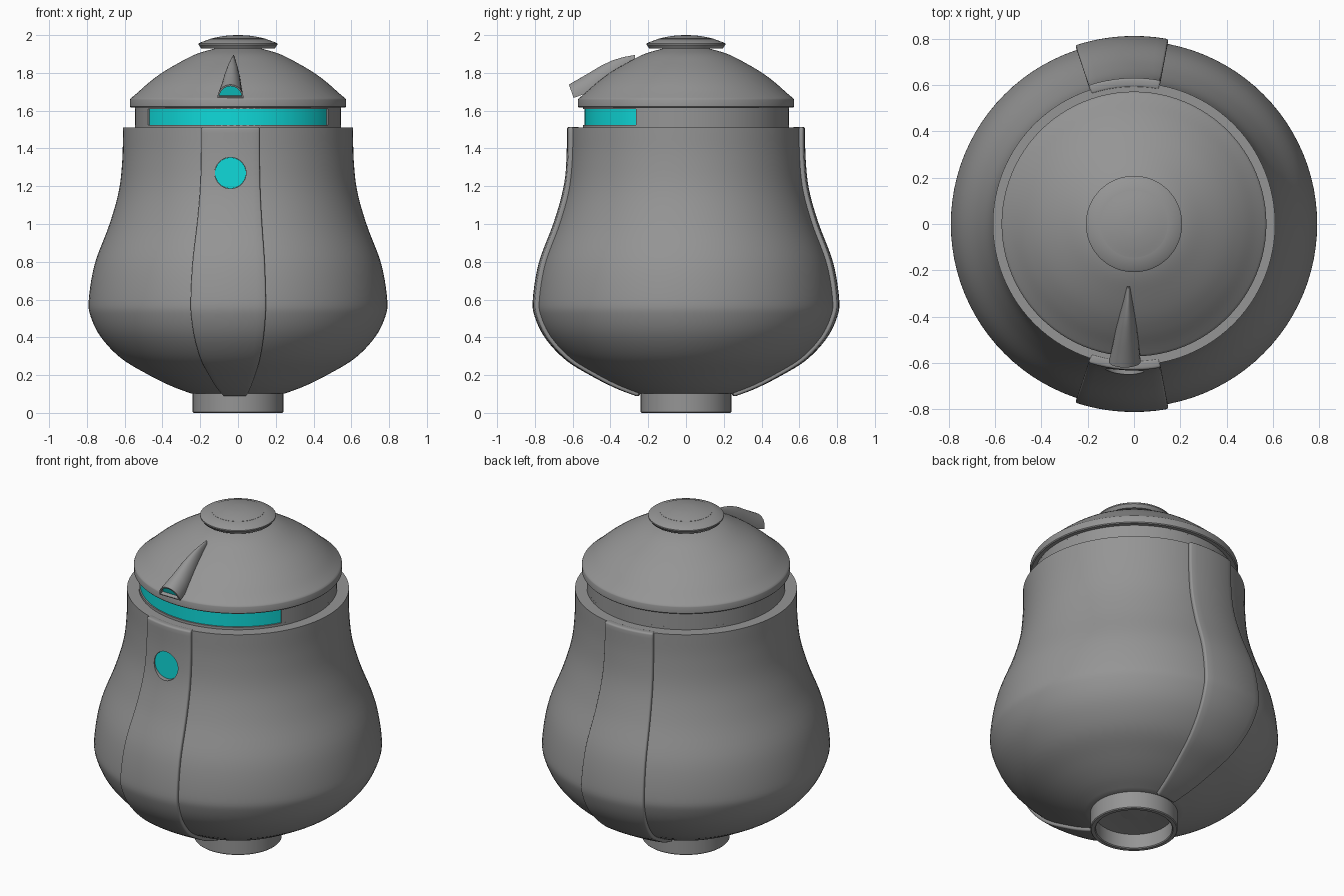
import bpy, bmesh
from math import sin, cos, pi, radians
from mathutils import Matrix, Vector

if "Cube" in bpy.data.objects:
    bpy.data.objects.remove(bpy.data.objects["Cube"])


def material(name, rgb):
    m = bpy.data.materials.new(name)
    m.diffuse_color = (*rgb, 1)
    m.use_nodes = True
    m.node_tree.nodes["Principled BSDF"].inputs["Base Color"].default_value = (*rgb, 1)
    return m


GREY = material("grey shell", (0.3, 0.3, 0.3))
CYAN = material("cyan glow", (0.005, 0.7, 0.7))


def make_object(name, bm, *mats):
    bmesh.ops.recalc_face_normals(bm, faces=bm.faces)
    me = bpy.data.meshes.new(name)
    bm.to_mesh(me)
    bm.free()
    for m in mats:
        me.materials.append(m)
    ob = bpy.data.objects.new(name, me)
    bpy.context.collection.objects.link(ob)
    return ob


def finish(ob, angle=35):
    """Apply modifiers, then shade smooth with sharp edges kept."""
    if ob.modifiers:
        bpy.context.view_layer.update()
        deps = bpy.context.evaluated_depsgraph_get()
        me = bpy.data.meshes.new_from_object(ob.evaluated_get(deps))
        ob.modifiers.clear()
        ob.data = me
    for p in ob.data.polygons:
        p.use_smooth = True
    ob.data.set_sharp_from_angle(angle=radians(angle))
    return ob


def smooth(points, n=5):
    """Catmull-Rom curve through (radius, z) points."""
    pts = [Vector(p) for p in points]
    pts = [2 * pts[0] - pts[1]] + pts + [2 * pts[-1] - pts[-2]]
    out = []
    for a, b, c, d in zip(pts, pts[1:], pts[2:], pts[3:]):
        for i in range(n):
            t = i / n
            out.append(0.5 * (2 * b + (c - a) * t + (2 * a - 5 * b + 4 * c - d) * t * t
                              + (3 * b - a - 3 * c + d) * t ** 3))
    return out + [pts[-2]]


def lathe(name, profile, mat=GREY, start=0, end=360, closed=False):
    """Spin a (radius, z) profile about z; angle 0 is the front, positive to the left."""
    bm = bmesh.new()
    s = radians(start)
    vs = [bm.verts.new((r * sin(s), -r * cos(s), z)) for r, z in profile]
    edges = [bm.edges.new(pair) for pair in zip(vs, vs[1:])]
    if closed:
        edges.append(bm.edges.new((vs[-1], vs[0])))
    steps = max(8, round(96 * (end - start) / 360))
    bmesh.ops.spin(bm, geom=vs + edges, cent=(0, 0, 0), axis=(0, 0, 1),
                   angle=radians(end - start), steps=steps)
    bmesh.ops.remove_doubles(bm, verts=bm.verts, dist=1e-4)
    if end - start < 360:
        bmesh.ops.holes_fill(bm, edges=bm.edges, sides=0)
    return make_object(name, bm, mat)


def box_ring(name, r0, r1, z0, z1, mat=GREY, start=0, end=360):
    return finish(lathe(name, [(r0, z0), (r1, z0), (r1, z1), (r0, z1)],
                        mat, start, end, True))


def disc(name, radius, depth, centre, mat):
    bm = bmesh.new()
    bmesh.ops.create_cone(bm, cap_ends=True, segments=48, radius1=radius, radius2=radius,
                          depth=depth, matrix=Matrix.Translation(centre) @ Matrix.Rotation(pi / 2, 4, 'X'))
    return make_object(name, bm, mat)


def add_cut(ob, cutter):
    mod = ob.modifiers.new("recess", 'BOOLEAN')
    mod.object = cutter
    mod.operation = 'DIFFERENCE'
    mod.solver = 'EXACT'


# Round recess and glowing button on the chest
button_x, button_z = -0.04, 1.27
cutter = disc("recess_cutter", 0.083, 0.2, (button_x, -0.7, button_z), GREY)
cutter.hide_render = True
cutter.hide_set(True)
finish(disc("chest_button", 0.082, 0.02, (button_x, -0.612, button_z), CYAN))

# Pear-shaped body
curve = smooth([(0.25, 0.103), (0.36, 0.145), (0.48, 0.205), (0.62, 0.29), (0.725, 0.4),
                (0.78, 0.51), (0.79, 0.6), (0.758, 0.79), (0.68, 1.0), (0.63, 1.18),
                (0.612, 1.35), (0.61, 1.51)])
body = lathe("body", [(0, 0.103)] + curve + [(0, 1.51)])
add_cut(body, cutter)
finish(body)


# Raised strips down the front and back
def offset(points, d):
    out = []
    for i, p in enumerate(points):
        t = (points[min(i + 1, len(points) - 1)] - points[max(i - 1, 0)]).normalized()
        out.append(p + d * Vector((t.y, -t.x)))
    return out


strip_profile = [(r, z + 0.003) for r, z in
                 offset(curve, 0.021) + offset(curve, -0.02)[::-1]]
for name, a, b in (("front_strip", -18.2, 10.6), ("back_strip", 169.4, 198.2)):
    strip = lathe(name, strip_profile, GREY, a, b, True)
    bevel = strip.modifiers.new("round edges", 'BEVEL')
    bevel.width = 0.01
    bevel.segments = 3
    bevel.limit_method = 'ANGLE'
    bevel.angle_limit = radians(50)
    if name == "front_strip":
        add_cut(strip, cutter)
    finish(strip)

# Hollow foot pipe
finish(lathe("foot_pipe", [(0, 0.11), (0.21, 0.09), (0.21, 0.005), (0.215, 0),
                           (0.235, 0), (0.24, 0.005), (0.24, 0.13)]))

# Neck with a recessed visor window
box_ring("neck_lower", 0.5, 0.545, 1.49, 1.525)
box_ring("neck_upper", 0.5, 0.545, 1.61, 1.63)
box_ring("neck_side", 0.5, 0.545, 1.525, 1.61, GREY, 61, 299)
box_ring("visor", 0.5, 0.537, 1.525, 1.61, CYAN, -61, 61)

# Domed head
dome = smooth([(0.57, 1.663), (0.53, 1.697), (0.47, 1.75), (0.4, 1.802),
               (0.31, 1.855), (0.22, 1.9), (0.12, 1.93)])
finish(lathe("head_dome", [(0.5, 1.617), (0.567, 1.617), (0.572, 1.622), (0.572, 1.658)]
             + dome + [(0, 1.935)]))

# Cap plate and glowing crown
finish(lathe("cap_plate", [(0, 1.925), (0.195, 1.93), (0.208, 1.948), (0.208, 1.955),
                           (0.2, 1.961), (0.145, 1.98), (0, 1.982)]), 25)
finish(lathe("crown_light", [(0.145, 1.979)] + smooth(
    [(0.145, 1.981), (0.1, 1.991), (0.05, 1.998), (0, 2.0)], 3)))

# Tapered brow horn: (y, x centre, half width, top z, bottom z)
sections = [(-0.27, -0.024, 0.008, 1.895, 1.85), (-0.33, -0.026, 0.02, 1.884, 1.82),
            (-0.39, -0.029, 0.034, 1.866, 1.78), (-0.45, -0.032, 0.046, 1.838, 1.74),
            (-0.53, -0.036, 0.058, 1.79, 1.69), (-0.595, -0.04, 0.069, 1.738, 1.668)]
bm = bmesh.new()
rings = []
for i, (y, x, w, top, low) in enumerate(sections):
    lean = 0.025 if i == len(sections) - 1 else 0
    arch = [pi * k / 16 for k in range(17)]
    rings.append([bm.verts.new((x + w * cos(a), y - lean * sin(a), low + (top - low) * sin(a)))
                  for a in arch])
for r0, r1 in zip(rings, rings[1:]):
    for k in range(17):
        j = (k + 1) % 17
        bm.faces.new((r0[k], r0[j], r1[j], r1[k]))
bm.faces.new(rings[0])
mouth = bm.faces.new(rings[-1])
bmesh.ops.recalc_face_normals(bm, faces=bm.faces)
# Hollow mouth with a glowing lens
bmesh.ops.inset_region(bm, faces=[mouth], thickness=0.009)
bmesh.ops.inset_region(bm, faces=[mouth], thickness=0.001, depth=-0.022)
mouth.material_index = 1
finish(make_object("brow_horn", bm, GREY, CYAN), 45)
